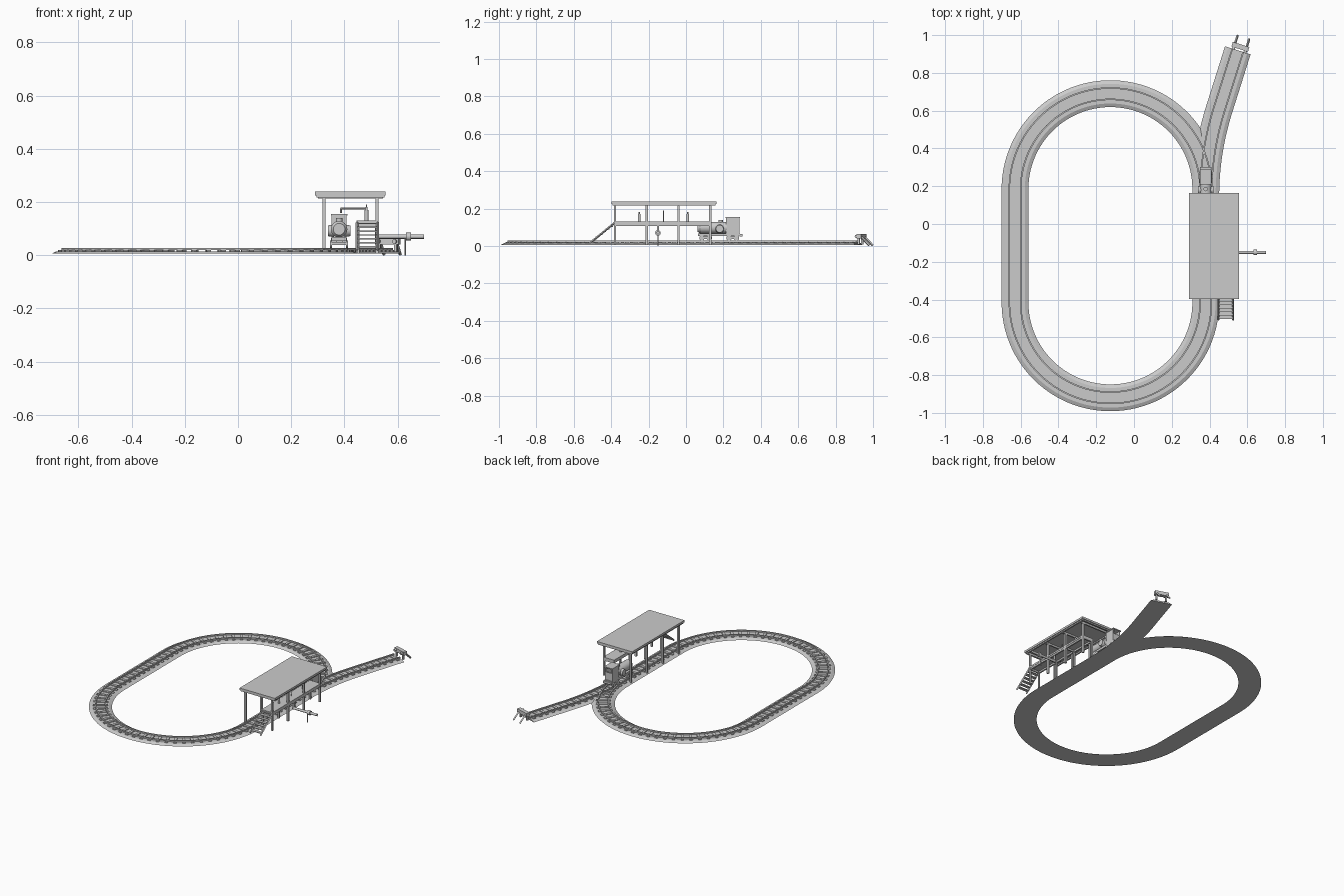
import bpy, bmesh, math
from mathutils import Vector, Matrix

if "Cube" in bpy.data.objects:
    bpy.data.objects.remove(bpy.data.objects["Cube"])

grey = bpy.data.materials.new("plain grey")
grey.diffuse_color = (0.6, 0.6, 0.6, 1)
grey.use_nodes = True
grey.node_tree.nodes["Principled BSDF"].inputs["Base Color"].default_value = grey.diffuse_color


def finish(name, bm, smooth=False):
    bmesh.ops.recalc_face_normals(bm, faces=bm.faces)
    me = bpy.data.meshes.new(name)
    bm.to_mesh(me)
    bm.free()
    ob = bpy.data.objects.new(name, me)
    bpy.context.collection.objects.link(ob)
    me.materials.append(grey)
    if smooth:
        bpy.context.view_layer.objects.active = ob
        ob.select_set(True)
        bpy.ops.object.shade_smooth_by_angle(angle=math.radians(40))
        ob.select_set(False)
    return ob


def add_box(bm, x0, x1, y0, y1, z0, z1, matrix=Matrix()):
    m = Matrix.Translation(((x0 + x1) / 2, (y0 + y1) / 2, (z0 + z1) / 2))
    m = m @ Matrix.Diagonal((x1 - x0, y1 - y0, z1 - z0, 1))
    bmesh.ops.create_cube(bm, size=1, matrix=matrix @ m)


def add_rod(bm, a, b, r, seg=12, r2=None):
    a, b = Vector(a), Vector(b)
    d = b - a
    m = Matrix.Translation((a + b) / 2) @ d.to_track_quat('Z', 'Y').to_matrix().to_4x4()
    bmesh.ops.create_cone(bm, cap_ends=True, segments=seg, radius1=r,
                          radius2=r if r2 is None else r2, depth=d.length, matrix=m)


def add_bar(bm, a, b, w):
    add_rod(bm, a, b, w * 0.707, 4)


def boxes(name, *items):
    bm = bmesh.new()
    for it in items:
        add_box(bm, *it)
    return finish(name, bm)


def sweep(name, path, profile, closed):
    # path: (x, y, heading); profile: (sideways, height)
    bm = bmesh.new()
    rings = [[bm.verts.new((x + s * math.sin(h), y - s * math.cos(h), z))
              for s, z in profile] for x, y, h in path]
    n, k = len(rings), len(profile)
    for i in range(n if closed else n - 1):
        a, b = rings[i], rings[(i + 1) % n]
        for j in range(k):
            bm.faces.new((a[j], b[j], b[(j + 1) % k], a[(j + 1) % k]))
    if not closed:
        bm.faces.new(rings[0])
        bm.faces.new(rings[-1])
    return finish(name, bm)


# centre lines of the oval and the siding
CX, R, Y0, Y1 = -0.125, 0.505, -0.415, 0.185
def oval(d):
    s, arc = Y1 - Y0, math.pi * R
    d %= 2 * (s + arc)
    side = 1
    if d >= s + arc:
        d, side = d - s - arc, -1
    if d < s:
        x, y, h = R, d - s / 2, math.pi / 2
    else:
        t = (d - s) / R
        x, y, h = R * math.cos(t), s / 2 + R * math.sin(t), math.pi / 2 + t
    return CX + side * x, (Y0 + Y1) / 2 + side * y, h + (0 if side > 0 else math.pi)


def siding(d):
    r, a = 1.54, math.radians(17.5)
    t = min(d / r, a)
    e = max(0, d - r * a)
    return (CX + R + r * (1 - math.cos(t)) + e * math.sin(t),
            0.145 + r * math.sin(t) + e * math.cos(t), math.pi / 2 - t)


L = 2 * (Y1 - Y0 + math.pi * R)
LS = 0.797
BED = [(-0.071, 0.006), (0.071, 0.006), (0.052, 0.015), (-0.052, 0.015)]
for label, fn, length, closed, n in (("oval", oval, L, True, 144), ("siding", siding, LS, False, 24)):
    path = [fn(length * i / n) for i in range(n)] + ([] if closed else [fn(length)])
    sweep(label + "_bed", path, BED, closed)
    for side, c in (("inner", -0.03), ("outer", 0.03)):
        prof = [(c + s, z) for s, z in ((-.004, .019), (.004, .019), (.004, .028), (-.004, .028))]
        sweep(f"{label}_{side}_rail", path, prof, closed)
    bm = bmesh.new()
    count = round(length / 0.05)
    for i in range(count):
        x, y, h = fn(length * (i + 0.5) / count)
        m = Matrix.Translation((x, y, 0)) @ Matrix.Rotation(h, 4, 'Z')
        add_box(bm, -0.009, 0.009, -0.046, 0.046, 0.013, 0.020, m)
    finish(label + "_sleepers", bm)

# buffer stop beyond the end of the siding
bm = bmesh.new()
m = Matrix.Translation((0.563, 0.937, 0)) @ Matrix.Rotation(math.radians(-17.5), 4, 'Z')
add_box(bm, -0.046, 0.046, -0.012, 0.014, 0.040, 0.064, m)
for s in (-0.032, 0.032):
    add_box(bm, s - 0.005, s + 0.005, -0.01, 0.002, 0.008, 0.045, m)
    add_bar(bm, m @ Vector((s, 0.005, 0.052)), m @ Vector((s, 0.054, 0.003)), 0.009)
    add_rod(bm, m @ Vector((s, -0.012, 0.052)), m @ Vector((s, -0.024, 0.052)), 0.008)
finish("buffer_stop", bm)

# canopy: roof slab, edge frame, cross beams and posts
boxes("roof", (0.29, 0.555, -0.398, 0.163, 0.225, 0.239))
POSTS = (-0.38, -0.21, -0.04, 0.13)
boxes("roof_frame", (0.295, 0.305, -0.393, 0.158, 0.217, 0.226), (0.54, 0.55, -0.393, 0.158, 0.217, 0.226),
      (0.295, 0.55, -0.393, -0.383, 0.217, 0.226), (0.295, 0.55, 0.148, 0.158, 0.217, 0.226),
      *[(0.30, 0.545, y - 0.005, y + 0.005, 0.213, 0.226) for y in POSTS])
boxes("canopy_posts", *[(x - 0.006, x + 0.006, y - 0.006, y + 0.006, 0.006, 0.22)
                        for x in (0.323, 0.522) for y in POSTS])

# raised deck with joists and legs
boxes("deck", (0.445, 0.528, -0.385, 0.135, 0.118, 0.130))
boxes("deck_joists", (0.447, 0.457, -0.38, 0.13, 0.107, 0.119), (0.516, 0.526, -0.38, 0.13, 0.107, 0.119),
      *[(0.447, 0.526, y - 0.005, y + 0.005, 0.107, 0.119) for y in POSTS])
boxes("deck_legs", *[(0.447, 0.457, y - 0.005, y + 0.005, 0.006, 0.11) for y in POSTS])

# stairs: treads between two sloping stringers
bm = bmesh.new()
for i in range(7):
    y, z = -0.503 + i * 0.0185, 0.03 + i * 0.0145
    add_box(bm, 0.45, 0.523, y, y + 0.02, z, z + 0.005)
for x in (0.447, 0.525):
    add_bar(bm, (x, -0.508, 0.02), (x, -0.383, 0.123), 0.008)
finish("stairs", bm)

# two filling columns reaching over the track
for n, y in (("front", -0.25), ("back", 0.01)):
    bm = bmesh.new()
    add_rod(bm, (0.483, y, 0.128), (0.483, y, 0.17), 0.007)
    add_rod(bm, (0.483, y, 0.165), (0.483, y, 0.182), 0.004)
    add_rod(bm, (0.385, y, 0.176), (0.485, y, 0.176), 0.0035)
    add_rod(bm, (0.387, y, 0.176), (0.387, y, 0.158), 0.0035)
    finish(n + "_filling_column", bm, True)
bm = bmesh.new()
add_rod(bm, (0.483, -0.12, 0.13), (0.483, -0.12, 0.19), 0.002, 8)
finish("thin_standpipe", bm, True)

# side pipe with valve and prop
bm = bmesh.new()
add_rod(bm, (0.515, -0.15, 0.07), (0.70, -0.15, 0.07), 0.008, 16)
add_rod(bm, (0.632, -0.15, 0.07), (0.65, -0.15, 0.07), 0.015, 16)
add_rod(bm, (0.52, -0.15, 0.07), (0.52, -0.15, 0.112), 0.006)
add_rod(bm, (0.628, -0.15, 0), (0.628, -0.15, 0.07), 0.003, 8)
finish("side_pipe", bm, True)

# locomotive: frame, bogies, boiler, cab
T = CX + R
boxes("loco_frame", (T - 0.028, T + 0.028, 0.065, 0.29, 0.053, 0.068))
boxes("loco_bogies", *[(T - 0.032, T + 0.032, y - 0.033, y + 0.033, 0.038, 0.05) for y in (0.105, 0.25)],
      *[(T - 0.012, T + 0.012, y - 0.012, y + 0.012, 0.048, 0.055) for y in (0.105, 0.25)])
bm = bmesh.new()
for y in (0.085, 0.125, 0.23, 0.27):
    for s in (-1, 1):
        add_rod(bm, (T + s * 0.026, y, 0.042), (T + s * 0.034, y, 0.042), 0.014, 16)
    add_rod(bm, (T - 0.026, y, 0.042), (T + 0.026, y, 0.042), 0.004, 8)
finish("loco_wheels", bm, True)
bm = bmesh.new()
add_rod(bm, (T, 0.075, 0.098), (T, 0.22, 0.098), 0.031, 24)
add_rod(bm, (T, 0.062, 0.098), (T, 0.075, 0.098), 0.022, 24, 0.031)
add_rod(bm, (T, 0.185, 0.125), (T, 0.185, 0.14), 0.012, 16)
for s in (-1, 1):
    add_rod(bm, (T + s * 0.02, 0.18, 0.092), (T + s * 0.042, 0.18, 0.092), 0.024, 20, 0.02)
finish("loco_boiler", bm, True)
boxes("loco_cab", (T - 0.028, T + 0.028, 0.215, 0.222, 0.066, 0.15),
      (T - 0.028, T - 0.022, 0.215, 0.285, 0.066, 0.15), (T + 0.022, T + 0.028, 0.215, 0.285, 0.066, 0.15),
      (T - 0.028, T + 0.028, 0.278, 0.285, 0.066, 0.12), (T - 0.031, T + 0.031, 0.21, 0.29, 0.149, 0.156))
boxes("loco_buffer_beam", (T - 0.03, T + 0.03, 0.286, 0.302, 0.05, 0.064))
